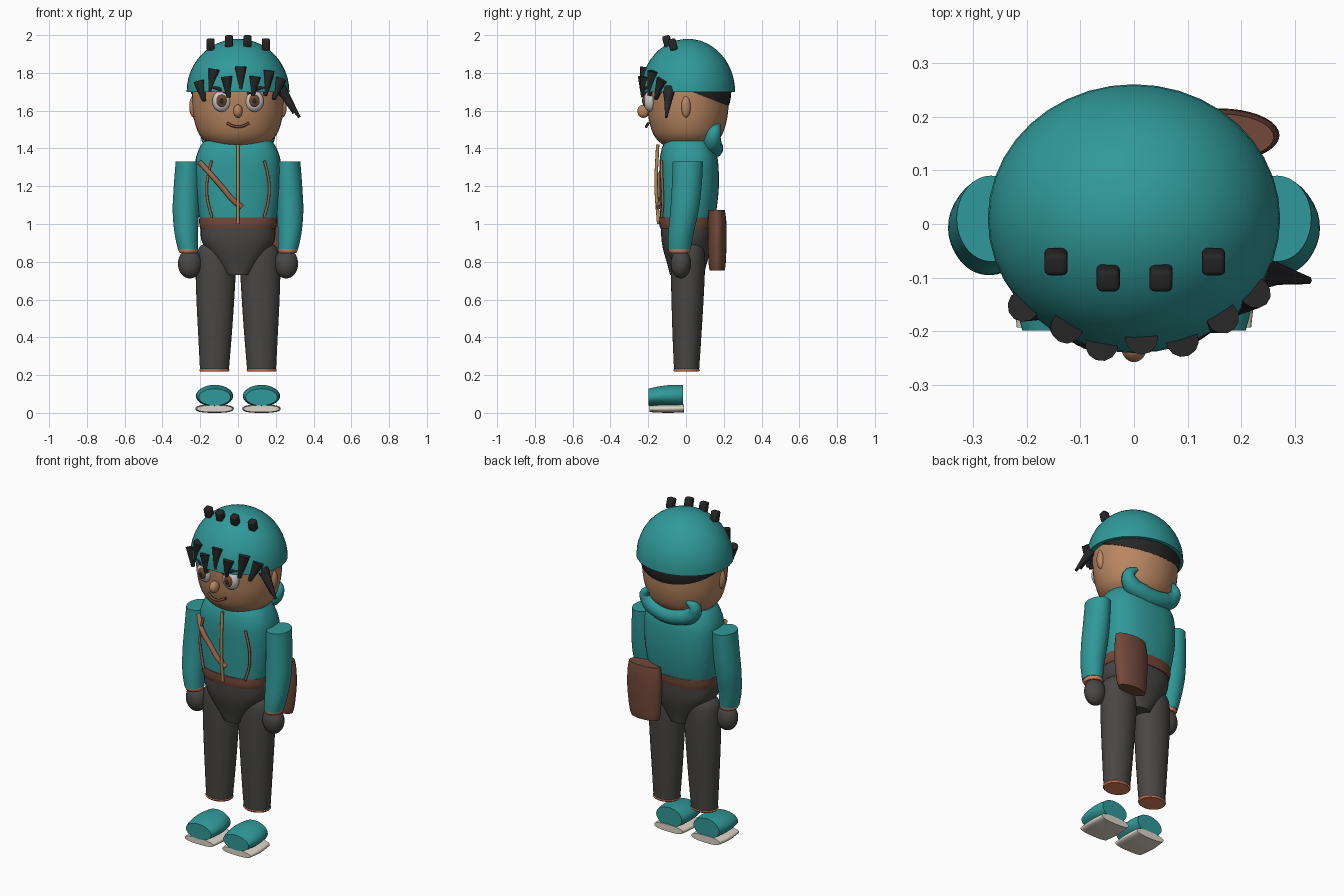
import bpy, bmesh, math
from mathutils import Vector, Matrix

if "Cube" in bpy.data.objects:
    bpy.data.objects.remove(bpy.data.objects["Cube"])

COL = {"teal": (.03, .32, .32), "skin": (.48, .24, .12), "dark": (.02, .02, .02),
       "grey": (.065, .063, .06), "brown": (.17, .065, .042), "strap": (.33, .13, .07),
       "trim": (.7, .22, .12), "gold": (.48, .27, .08), "white": (.85, .85, .83),
       "iris": (.15, .06, .03), "sole": (.72, .66, .58)}
MATS = {}
for k, c in COL.items():
    MATS[k] = bpy.data.materials.new(k)
    MATS[k].diffuse_color = (*c, 1)


def finish(name, bm, mat, angle=40):
    bmesh.ops.recalc_face_normals(bm, faces=bm.faces)
    me = bpy.data.meshes.new(name)
    bm.to_mesh(me)
    bm.free()
    for p in me.polygons:
        p.use_smooth = True
    me.set_sharp_from_angle(angle=math.radians(angle))
    me.materials.append(MATS[mat])
    ob = bpy.data.objects.new(name, me)
    bpy.context.collection.objects.link(ob)
    return ob


def loft(name, rings, mat, axis="z", n=36, power=2.0, steps=4):
    """Smooth capped loft through rings (t, centre a, centre b, radius a, radius b)."""
    r = [rings[0]] + rings + [rings[-1]]
    pts = []
    for i in range(1, len(r) - 2):
        for s in range(steps):
            u = s / steps
            pts.append([.5 * (2 * b + (c - a) * u + (2 * a - 5 * b + 4 * c - d) * u * u
                              + (3 * b - a - 3 * c + d) * u ** 3)
                        for a, b, c, d in zip(r[i - 1], r[i], r[i + 1], r[i + 2])])
    pts.append(rings[-1])
    bm = bmesh.new()
    loops = []
    for t, ca, cb, ra, rb in pts:
        loop = []
        for k in range(n):
            w = 2 * math.pi * k / n
            c, s = math.cos(w), math.sin(w)
            a = ca + ra * math.copysign(abs(c) ** (2 / power), c)
            b = cb + rb * math.copysign(abs(s) ** (2 / power), s)
            loop.append(bm.verts.new((a, b, t) if axis == "z" else (a, t, b)))
        loops.append(loop)
    for p, q in zip(loops, loops[1:]):
        for k in range(n):
            bm.faces.new((p[k], p[(k + 1) % n], q[(k + 1) % n], q[k]))
    bm.faces.new(loops[0])
    bm.faces.new(loops[-1])
    return finish(name, bm, mat)


def ball(name, c, r, mat, cut=None):
    """Ellipsoid, optionally keeping only the side of a plane (point, normal)."""
    bm = bmesh.new()
    m = Matrix.Translation(c) @ Matrix.Diagonal((*r, 1))
    bmesh.ops.create_uvsphere(bm, u_segments=40, v_segments=24, radius=1, matrix=m)
    if cut:
        res = bmesh.ops.bisect_plane(bm, geom=bm.verts[:] + bm.edges[:] + bm.faces[:],
                                     plane_co=cut[0], plane_no=cut[1], clear_inner=True)
        edges = [e for e in res["geom_cut"] if isinstance(e, bmesh.types.BMEdge)]
        bmesh.ops.contextual_create(bm, geom=edges)
    return finish(name, bm, mat)


def tube(name, pts, radius, mat, radii=None):
    cu = bpy.data.curves.new(name, "CURVE")
    cu.dimensions = "3D"
    cu.bevel_depth, cu.bevel_resolution, cu.use_fill_caps = radius, 4, True
    sp = cu.splines.new("BEZIER")
    sp.bezier_points.add(len(pts) - 1)
    for i, (bp, p) in enumerate(zip(sp.bezier_points, pts)):
        bp.co = p
        bp.handle_left_type = bp.handle_right_type = "AUTO"
        bp.radius = radii[i] if radii else 1
    cu.materials.append(MATS[mat])
    ob = bpy.data.objects.new(name, cu)
    bpy.context.collection.objects.link(ob)
    return ob


def lock(name, a, b, r0, r1):
    a, b = Vector(a), Vector(b)
    d = b - a
    m = Matrix.Translation((a + b) / 2) @ d.to_track_quat("Z", "Y").to_matrix().to_4x4()
    bm = bmesh.new()
    bmesh.ops.create_cone(bm, cap_ends=True, segments=12, radius1=r0, radius2=r1,
                          depth=d.length, matrix=m)
    return finish(name, bm, "dark")


def ring(name, c, rx, ry, thick, mat):
    t = [(c[2] - thick, c[0], c[1], rx - .006, ry - .006), (c[2], c[0], c[1], rx, ry),
         (c[2] + thick, c[0], c[1], rx - .006, ry - .006)]
    return loft(name, t, mat)


# Head, cap and hair at the back
loft("head", [(1.40, 0, .01, .10, .09), (1.425, 0, .01, .155, .14), (1.47, 0, .01, .203, .18),
              (1.54, 0, .01, .23, .204), (1.62, 0, .01, .242, .215), (1.72, 0, .01, .242, .217),
              (1.82, 0, .01, .21, .19)], "skin")
ball("cap", (0, .01, 1.70), (.272, .25, .28), "teal", ((0, 0, 1.70), (0, 0, 1)))
ball("back_hair", (0, .012, 1.70), (.252, .228, .22), "dark", ((0, .03, 1.70), (0, .36, .93)))

# Studs on top of the cap
for i, (x, y, z) in enumerate([(-.145, -.07, 1.95), (-.048, -.1, 1.967),
                               (.05, -.1, 1.967), (.148, -.07, 1.95)]):
    bm = bmesh.new()
    bmesh.ops.create_cube(bm, size=1, matrix=Matrix.Translation((x, y, z))
                          @ Matrix.Rotation(.25, 4, "X") @ Matrix.Diagonal((.043, .042, .062, 1)))
    bmesh.ops.bevel(bm, geom=bm.edges[:], offset=.01, segments=3, affect="EDGES", profile=.5)
    finish(f"cap_stud_{i}", bm, "dark")

# Fringe locks below and over the cap front, plus the side locks
for i, (x0, z0, x1, z1) in enumerate([(-.205, 1.755, -.18, 1.65), (-.125, 1.82, -.148, 1.70),
                                      (-.06, 1.78, -.05, 1.67), (.014, 1.83, .014, 1.71),
                                      (.09, 1.78, .078, 1.68), (.165, 1.81, .145, 1.68),
                                      (.225, 1.765, .19, 1.66)]):
    y = lambda x: .01 - .25 * math.sqrt(1 - (x / .272) ** 2)
    k = math.sqrt(1 - ((z0 - 1.70) / .28) ** 2)
    lock(f"fringe_lock_{i}", (x0, y(x0) * k, z0), (x1, y(x1) + .008, z1), .031, .01)
lock("side_lock_large", (.225, -.085, 1.72), (.325, -.105, 1.565), .03, .007)
lock("side_lock_small", (.235, -.1, 1.70), (.295, -.1, 1.585), .022, .006)

# Face
ball("nose", (0, -.225, 1.597), (.025, .032, .035), "skin")
tube("mouth", [(-.058, -.199, 1.535), (-.03, -.208, 1.52), (0, -.211, 1.515),
               (.03, -.208, 1.52), (.058, -.199, 1.535)], .007, "brown")
for s, side in ((-1, "left"), (1, "right")):
    x = s * .087
    ball("eye_" + side, (x, -.19, 1.65), (.049, .034, .056), "white")
    ball("iris_" + side, (x, -.209, 1.652), (.031, .021, .037), "iris")
    ball("pupil_" + side, (x, -.222, 1.652), (.014, .011, .018), "dark")
    tube("eyebrow_" + side, [(s * .15, -.19, 1.725), (s * .1, -.215, 1.715),
                             (s * .05, -.22, 1.69)], .011, "dark", [.6, 1, .6])
    ball("ear_" + side, (s * .235, 0, 1.622), (.023, .025, .058), "skin")

# Hooded top
loft("torso", [(1.0, 0, .005, .198, .14), (1.08, 0, .012, .212, .15), (1.2, 0, .017, .226, .157),
               (1.33, 0, .015, .226, .155), (1.40, 0, .012, .205, .14), (1.44, 0, .01, .18, .12)],
     "teal", power=2.5)
loft("hem_band", [(.975, 0, .005, .2, .142), (1.0, 0, .005, .205, .147), (1.035, 0, .007, .205, .148)],
     "brown", power=2.5)
half = [(.125, .175, 1.525), (.16, .15, 1.485), (.135, .14, 1.435), (.07, .145, 1.41)]
tube("hood", [(-x, y, z) for x, y, z in half] + [(0, .148, 1.40)] + half[::-1], .05, "teal",
     [.2, .75, .95, 1, 1, 1, .95, .75, .2])
tube("zip", [(0, -.145, 1.0), (0, -.158, 1.2), (0, -.15, 1.42)], .009, "gold")
for s, side in ((-1, "left"), (1, "right")):
    tube("drawstring_" + side, [(s * .14, -.13, 1.335), (s * .158, -.128, 1.26), (s * .166, -.125, 1.19),
                                (s * .158, -.123, 1.11), (s * .138, -.13, 1.035)], .007, "strap")

# Strap and bag
strap = tube("strap", [(-.2, -.085, 1.325), (-.15, -.132, 1.27), (-.08, -.145, 1.19),
                       (-.02, -.148, 1.12), (.02, -.142, 1.09)], .014, "strap")
loft("bag", [(.755, .155, .165, .09, .04), (.80, .157, .165, .1, .046), (.92, .16, .165, .11, .05),
             (1.02, .16, .165, .108, .048), (1.075, .16, .162, .1, .043)], "brown")

# Trousers
loft("pelvis", [(.73, 0, .005, .07, .09), (.79, 0, .005, .115, .105), (.86, 0, .005, .165, .125),
                (.92, 0, .005, .195, .135), (.99, 0, .005, .198, .138)], "grey", power=2.4)
for s, side in ((-1, "left"), (1, "right")):
    loft("leg_" + side, [(.22, s * .125, .003, .076, .066), (.4, s * .122, .005, .088, .076),
                         (.6, s * .12, .008, .1, .085), (.76, s * .118, .01, .106, .09),
                         (.86, s * .116, .01, .098, .086), (.90, s * .115, .01, .06, .06)], "grey")
    ring("ankle_cuff_" + side, (s * .125, .003, .226), .08, .07, .008, "trim")
    # Sleeves and gloved hands
    loft("sleeve_" + side, [(.865, s * .265, -.035, .053, .06), (.95, s * .274, -.027, .062, .067),
                            (1.07, s * .276, -.008, .07, .075), (1.2, s * .271, .004, .069, .079),
                            (1.33, s * .266, .01, .064, .08)], "teal")
    ring("wrist_cuff_" + side, (s * .263, -.035, .863), .052, .058, .016, "trim")
    ball("hand_" + side, (s * .255, -.027, .79), (.063, .054, .078), "grey")
    # Shoes
    loft("shoe_" + side, [(-.198, s * .124, .083, .084, .045), (-.15, s * .124, .087, .095, .052),
                          (-.08, s * .124, .09, .098, .058), (-.015, s * .124, .09, .085, .057)],
         "teal", axis="y")
    loft("sole_" + side, [(-.193, s * .124, .022, .094, .018), (-.1, s * .124, .022, .102, .022),
                          (-.01, s * .124, .024, .094, .021)], "sole", axis="y", power=2.6)

for m in bpy.data.materials:
    if m.users and not m.is_grease_pencil:
        m.use_nodes = True
        m.node_tree.nodes["Principled BSDF"].inputs["Base Color"].default_value = m.diffuse_color
